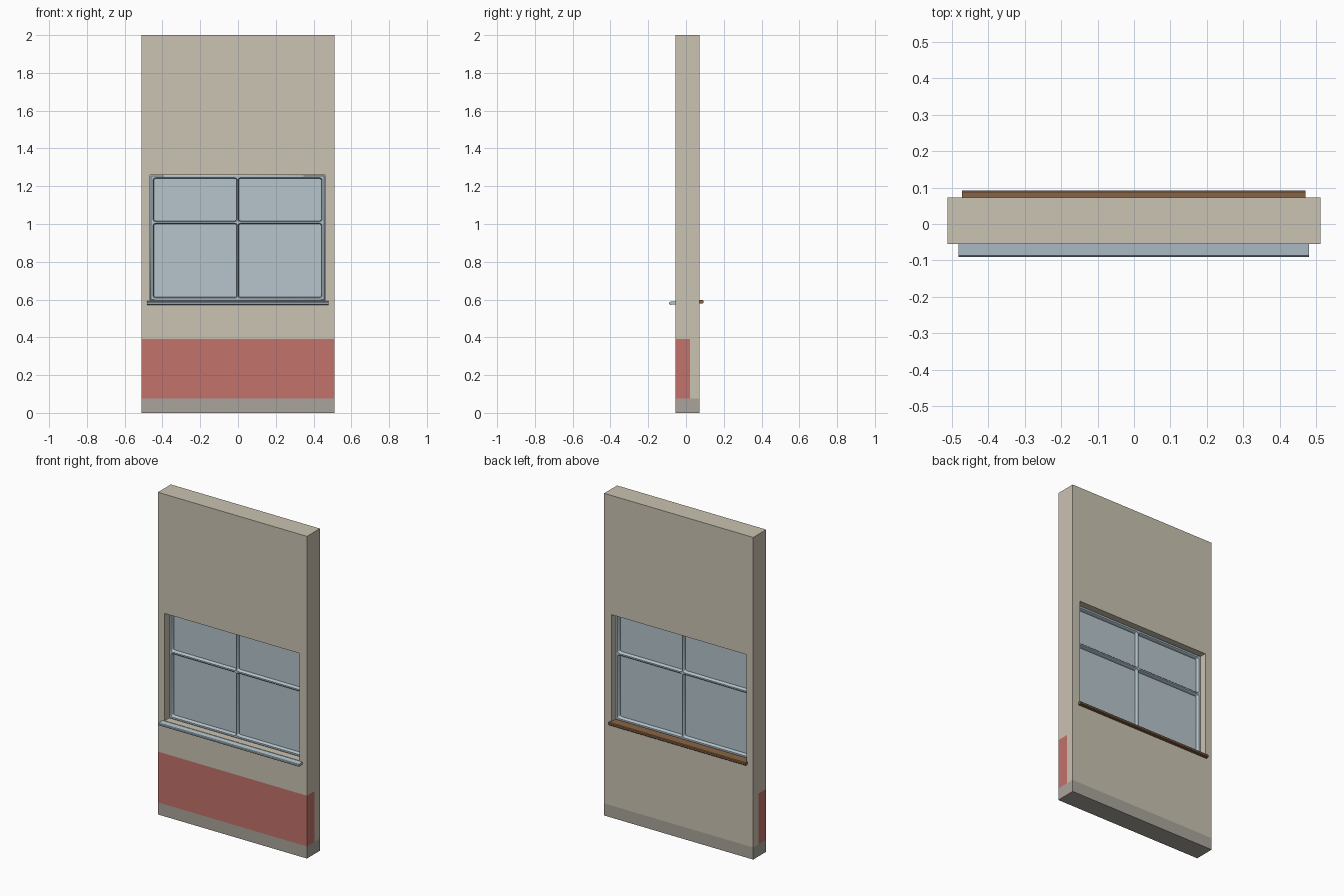
import bpy, bmesh, math

if "Cube" in bpy.data.objects:
    bpy.data.objects.remove(bpy.data.objects["Cube"])


def material(name, rgb):
    m = bpy.data.materials.new(name)
    lin = [c / 12.92 if c <= 0.04045 else ((c + 0.055) / 1.055) ** 2.4
           for c in (v / 255 for v in rgb)]
    m.diffuse_color = (*lin, 1)
    m.use_nodes = True
    m.node_tree.nodes["Principled BSDF"].inputs["Base Color"].default_value = m.diffuse_color
    return m


BEIGE = material("beige plaster", (203, 195, 178))
RED = material("red paint", (194, 114, 106))
GREY = material("grey plinth", (170, 165, 156))
FRAME = material("pale blue frame", (178, 195, 204))
GLASS = material("pale blue glass", (182, 197, 204))
BROWN = material("brown wood", (136, 100, 68))

X0, X1, Z0, Z1 = -0.465, 0.46, 0.594, 1.26     # window opening


def mesh_object(name, bm, mats):
    bmesh.ops.remove_doubles(bm, verts=bm.verts, dist=1e-5)
    bmesh.ops.recalc_face_normals(bm, faces=bm.faces)
    me = bpy.data.meshes.new(name)
    bm.to_mesh(me)
    bm.free()
    for m in mats:
        me.materials.append(m)
    ob = bpy.data.objects.new(name, me)
    bpy.context.collection.objects.link(ob)
    return ob


# Wall: outer faces of a grid of blocks with the opening left empty
def build_wall():
    cuts = ([-0.512, X0, X1, 0.512], [-0.055, 0.02, 0.072],
            [0, 0.075, 0.39, Z0, Z1, 2.0])
    size = [len(c) - 1 for c in cuts]

    def solid(c):
        inside = all(0 <= c[a] < size[a] for a in range(3))
        return inside and not (c[0] == 1 and c[2] == 3)

    bm = bmesh.new()
    for i in range(size[0]):
        for j in range(size[1]):
            for k in range(size[2]):
                cell = (i, j, k)
                if not solid(cell):
                    continue
                for axis in range(3):
                    for side in (0, 1):
                        near = list(cell)
                        near[axis] += 2 * side - 1
                        if solid(near):
                            continue
                        u, v = [a for a in range(3) if a != axis]
                        corners = []
                        for du, dv in ((0, 0), (1, 0), (1, 1), (0, 1)):
                            n = list(cell)
                            n[axis] += side
                            n[u] += du
                            n[v] += dv
                            corners.append(bm.verts.new([cuts[a][n[a]] for a in range(3)]))
                        f = bm.faces.new(corners)
                        # grey plinth all round, red on the front part only
                        f.material_index = 2 if k == 0 else 1 if k == 1 and j == 0 else 0
    return mesh_object("wall", bm, [BEIGE, RED, GREY])


def rounded_rect(x0, x1, z0, z1, r, steps=4):
    if r == 0:
        return [(x1, z1), (x0, z1), (x0, z0), (x1, z0)]
    pts = []
    for q, (cx, cz) in enumerate(((x1 - r, z1 - r), (x0 + r, z1 - r),
                                  (x0 + r, z0 + r), (x1 - r, z0 + r))):
        for s in range(steps + 1):
            a = math.pi / 2 * (q + s / steps)
            pts.append((cx + r * math.cos(a), cz + r * math.sin(a)))
    return pts


# Window frame: flat outline with four pane holes, thick and chamfered
def build_frame():
    b = 0.005
    cu = bpy.data.curves.new("window_frame", 'CURVE')
    cu.dimensions = '2D'
    cu.fill_mode = 'BOTH'
    cu.extrude = 0.020
    cu.bevel_depth = b
    cu.bevel_resolution = 0
    cu.offset = -b
    loops = [rounded_rect(X0, X1, Z0, Z1, 0)]
    for xa, xb in ((-0.445, -0.007), (0.004, 0.441)):
        for za, zb in ((0.613, 0.999), (1.017, 1.240)):
            loops.append(rounded_rect(xa, xb, za, zb, 0.009))
    for pts in loops:
        sp = cu.splines.new('POLY')
        sp.points.add(len(pts) - 1)
        for p, (x, z) in zip(sp.points, pts):
            p.co = (x, z, 0, 1)
        sp.use_cyclic_u = True
    ob = bpy.data.objects.new("window_frame", cu)
    bpy.context.collection.objects.link(ob)
    ob.rotation_euler.x = math.pi / 2
    ob.location.y = 0.010
    cu.materials.append(FRAME)
    bpy.ops.object.select_all(action='DESELECT')
    ob.select_set(True)
    bpy.context.view_layer.objects.active = ob
    bpy.ops.object.convert(target='MESH')


# Sills and glass: a (y, z) profile swept along x
def sweep(name, profile, x0, x1, mat):
    bm = bmesh.new()
    ends = [[bm.verts.new((x, y, z)) for y, z in profile] for x in (x0, x1)]
    n = len(profile)
    for e in ends:
        bm.faces.new(e)
    for i in range(n):
        j = (i + 1) % n
        bm.faces.new((ends[0][i], ends[0][j], ends[1][j], ends[1][i]))
    return mesh_object(name, bm, [mat])


build_wall()
build_frame()
sweep("glass", [(0.007, Z0 + 0.01), (0.013, Z0 + 0.01), (0.013, Z1 - 0.01), (0.007, Z1 - 0.01)],
      X0 + 0.01, X1 - 0.01, GLASS)
sweep("outer_sill", [(-0.050, 0.592), (-0.086, 0.588), (-0.090, 0.584), (-0.090, 0.579),
                     (-0.086, 0.573), (-0.078, 0.571), (-0.074, 0.575), (-0.050, 0.575)],
      -0.482, 0.480, FRAME)
sweep("inner_sill", [(0.030, 0.597), (0.088, 0.597), (0.092, 0.593), (0.092, 0.583),
                     (0.088, 0.579), (0.030, 0.579)],
      -0.472, 0.470, BROWN)
